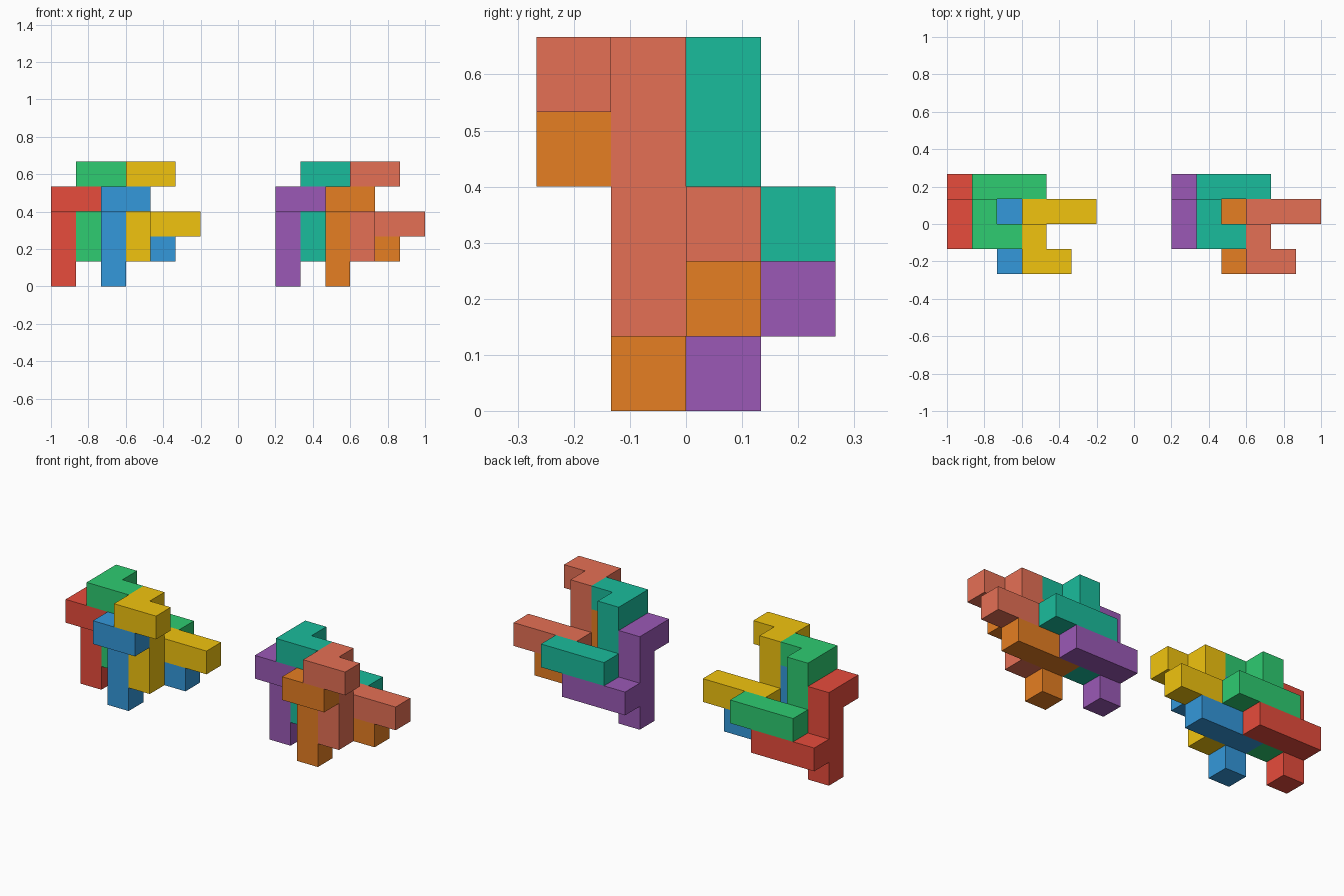
import bpy, bmesh
from mathutils import Vector

if "Cube" in bpy.data.objects:
    bpy.data.objects.remove(bpy.data.objects["Cube"])

U = 2 / 15  # edge length of one cube


def linear(hex_code):
    rgb = [int(hex_code[i:i + 2], 16) / 255 for i in (0, 2, 4)]
    return [c / 12.92 if c < 0.04045 else ((c + 0.055) / 1.055) ** 2.4 for c in rgb] + [1]


# One puzzle piece: post of four, short arm in front at the top, long arm behind
CELLS = {(0, 0, k) for k in range(4)} | {(i, -1, 3) for i in range(2)} | {(i, 1, 1) for i in range(3)}


def piece(name, color, offset):
    bm = bmesh.new()
    for cell in CELLS:
        for axis in range(3):
            for sign in (-1, 1):
                step = [0, 0, 0]
                step[axis] = sign
                if tuple(c + s for c, s in zip(cell, step)) in CELLS:
                    continue
                # outer square of this cube
                n = Vector(step)
                u = Vector([int(a == (axis + 1) % 3) for a in range(3)])
                v = n.cross(u)
                mid = Vector(cell) + Vector((0.5, 0.5, 0.5)) + n / 2
                corners = [mid + (u * a + v * b) / 2 for a, b in ((-1, -1), (1, -1), (1, 1), (-1, 1))]
                bm.faces.new([bm.verts.new((p + Vector(offset)) * U) for p in corners])
    bmesh.ops.remove_doubles(bm, verts=bm.verts, dist=1e-4)
    bmesh.ops.dissolve_limit(bm, angle_limit=0.01, verts=bm.verts, edges=bm.edges)
    mesh = bpy.data.meshes.new(name)
    bm.to_mesh(mesh)
    bm.free()
    mat = bpy.data.materials.new(name)
    mat.diffuse_color = linear(color)
    mat.use_nodes = True
    mat.node_tree.nodes["Principled BSDF"].inputs["Base Color"].default_value = mat.diffuse_color
    mesh.materials.append(mat)
    bpy.context.collection.objects.link(bpy.data.objects.new(name, mesh))


# Four interlocking positions, repeated for the two groups
SPOTS = [(0, 0, 0), (1, 0, 1), (2, -1, 0), (3, -1, 1)]
GROUPS = [
    (-7.5, [("red", "e74c3c"), ("green", "2ecc71"), ("blue", "3498db"), ("yellow", "f1c40f")]),
    (1.5, [("purple", "9b59b6"), ("teal", "1abc9c"), ("orange", "e67e22"), ("salmon", "e57055")]),
]
for x0, colors in GROUPS:
    for (x, y, z), (label, color) in zip(SPOTS, colors):
        piece(label + "_puzzle_piece", color, (x0 + x, y, z))
